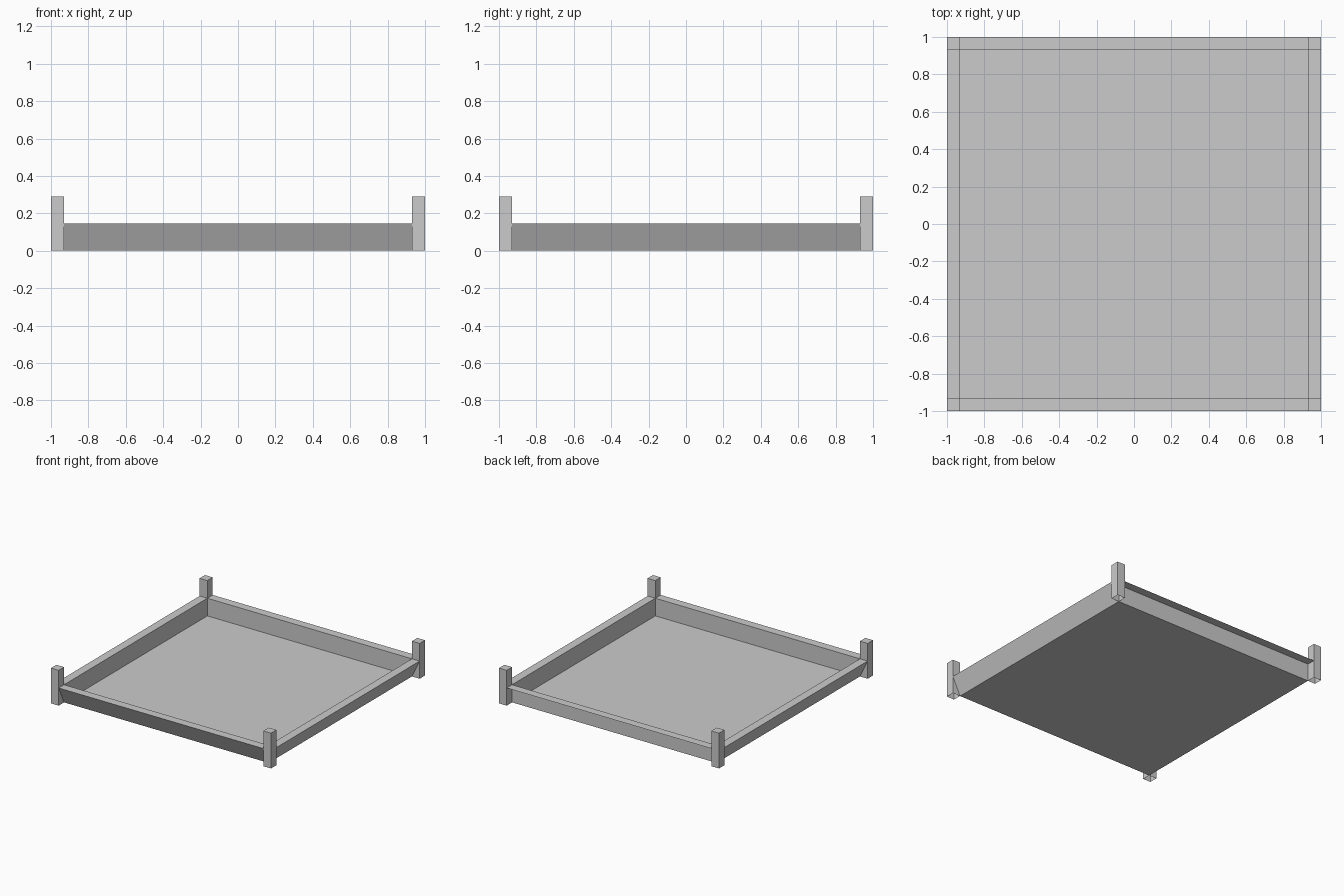
import bpy, bmesh, math
from mathutils import Matrix

cube = bpy.data.objects.get("Cube")
if cube:
    bpy.data.objects.remove(cube, do_unlink=True)

OUTER, INNER = 1.0, 0.93      # outer edge and inner edge of the frame
RAIL_H, POST_H = 0.145, 0.29
MID = (OUTER + INNER) / 2

grey = bpy.data.materials.new("plain_grey")
colour = (0.6, 0.6, 0.6, 1)
grey.diffuse_color = colour
grey.use_nodes = True
grey.node_tree.nodes["Principled BSDF"].inputs["Base Color"].default_value = colour


def finish(name, bm):
    mesh = bpy.data.meshes.new(name)
    bm.to_mesh(mesh)
    bm.free()
    mesh.materials.append(grey)
    obj = bpy.data.objects.new(name, mesh)
    bpy.context.collection.objects.link(obj)
    return obj


def rail(name, profile, angle, closed):
    """Sweep a (depth, height) profile between two posts on one side."""
    bm = bmesh.new()
    rows = [[bm.verts.new((x, -d, z)) for d, z in profile] for x in (-INNER, INNER)]
    count = len(profile)
    for i in range(count if closed else count - 1):
        j = (i + 1) % count
        bm.faces.new((rows[0][i], rows[0][j], rows[1][j], rows[1][i]))
    if closed:
        bm.faces.new(rows[0])
        bm.faces.new(rows[1][::-1])
        bmesh.ops.recalc_face_normals(bm, faces=bm.faces)
    bm.transform(Matrix.Rotation(angle, 4, 'Z'))
    return finish(name, bm)


# Floor panel
bm = bmesh.new()
bmesh.ops.create_grid(bm, x_segments=1, y_segments=1, size=INNER)
finish("floor_panel", bm)

# Three rails with undercut outer faces, and a back rail with an open overhang
wedge = [(INNER, 0), (OUTER, RAIL_H), (INNER, RAIL_H)]
ledge = [(INNER, 0), (INNER, RAIL_H), (OUTER, RAIL_H)]
rail("front_rail", wedge, 0, True)
rail("left_rail", wedge, math.pi / 2, True)
rail("right_rail", wedge, -math.pi / 2, True)
rail("back_rail", ledge, math.pi, False)

# Corner posts, hollow underneath
for side, sx in (("left", 1), ("right", -1)):
    for end, sy in (("front", -1), ("back", 1)):
        bm = bmesh.new()
        bmesh.ops.create_cube(bm, size=1)
        bottom = [f for f in bm.faces if f.normal.z < -0.5]
        bmesh.ops.delete(bm, geom=bottom, context='FACES_ONLY')
        width = OUTER - INNER
        bm.transform(Matrix.Translation((sx * MID, sy * MID, POST_H / 2))
                     @ Matrix.Diagonal((width, width, POST_H, 1)))
        finish(f"{end}_{side}_post", bm)
